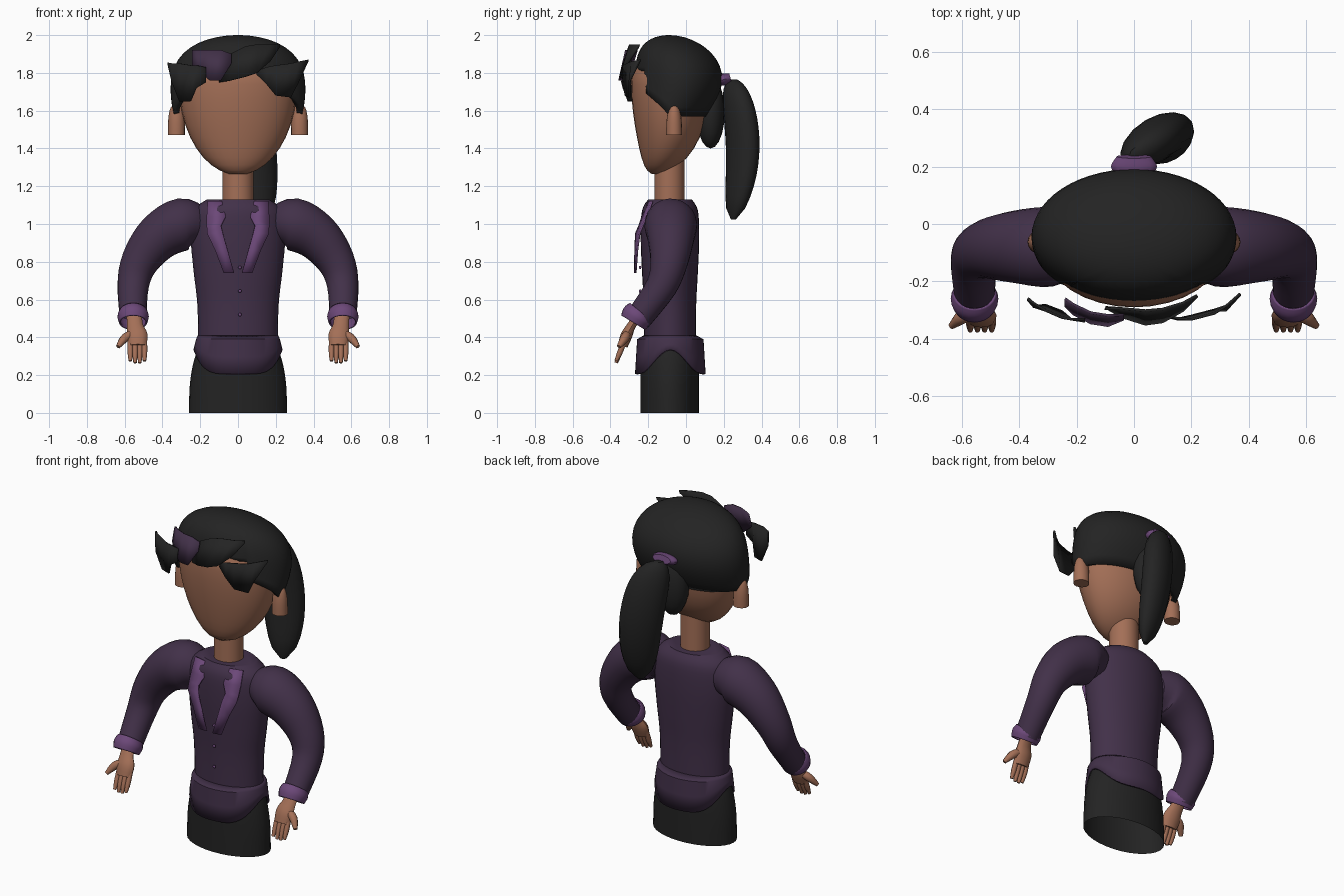
import bpy
import bmesh
from math import sin, cos, pi, radians, sqrt
from mathutils import Vector, Matrix

old_cube = bpy.data.objects.get("Cube")
if old_cube:
    bpy.data.objects.remove(old_cube, do_unlink=True)


def material(name, *rgb):
    mat = bpy.data.materials.new(name)
    mat.use_nodes = True
    mat.diffuse_color = (*rgb, 1)
    mat.node_tree.nodes["Principled BSDF"].inputs["Base Color"].default_value = (*rgb, 1)
    return mat


SKIN = material("warm brown skin", .37, .16, .095)
JACKET = material("dark purple cloth", .054, .03, .066)
TRIM = material("light purple trim", .15, .065, .19)
BLACK = material("soft black", .017, .017, .017)
SIDES = {"left": 1, "right": -1}


def finish(name, bm, mat, thick=0, offset=-1):
    """Turn the bmesh into a shaded object, optionally with wall thickness."""
    bmesh.ops.recalc_face_normals(bm, faces=bm.faces[:])
    mesh = bpy.data.meshes.new(name)
    bm.to_mesh(mesh)
    bm.free()
    mesh.materials.append(mat)
    ob = bpy.data.objects.new(name, mesh)
    bpy.context.collection.objects.link(ob)
    if thick:
        solid = ob.modifiers.new("thickness", "SOLIDIFY")
        solid.thickness, solid.offset = thick, offset
    bpy.ops.object.select_all(action="DESELECT")
    ob.select_set(True)
    bpy.context.view_layer.objects.active = ob
    bpy.ops.object.shade_smooth_by_angle(angle=radians(45))


def loft(name, rings, mat, bottom=True, top=True, thick=0):
    """Skin a stack of closed rings of points."""
    bm = bmesh.new()
    rows = [[bm.verts.new(point) for point in ring] for ring in rings]
    for low, high in zip(rows, rows[1:]):
        for i in range(len(low)):
            bm.faces.new((low[i - 1], low[i], high[i], high[i - 1]))
    if bottom:
        bm.faces.new(rows[0])
    if top:
        bm.faces.new(rows[-1])
    finish(name, bm, mat, thick)


def circle(count):
    return [(cos(2 * pi * i / count), sin(2 * pi * i / count)) for i in range(count)]


def oval(z, rx, ry, cy, cx=0, count=32):
    return [(cx + rx * x, cy + ry * y, z) for x, y in circle(count)]


def smooth(points, steps=4):
    """Pass a smooth spline through a few control points."""
    pts = [Vector(p) for p in points]
    pts = [pts[0], *pts, pts[-1]]
    out = []
    for a, b, c, d in zip(pts, pts[1:], pts[2:], pts[3:]):
        for i in range(steps):
            t = i / steps
            out.append(b + ((c - a) * t + (a * 2 - b * 5 + c * 4 - d) * t * t
                            + (b * 3 - a - c * 3 + d) * t ** 3) / 2)
    return out + [pts[-1]]


def tube(name, path, mat, side=1, count=12, flat=1, **options):
    """Sweep a circle along (x, y, z, radius) points; side -1 mirrors it."""
    path = smooth(path)
    centres = [Vector((p[0] * side, p[1], p[2])) for p in path]
    across, last, rings = None, None, []
    for i, centre in enumerate(centres):
        ahead = (centres[min(i + 1, len(path) - 1)] - centres[max(i - 1, 0)]).normalized()
        if last is None:
            across = ahead.cross(Vector((0, 1, .3))).normalized()
        else:
            across = last.rotation_difference(ahead) @ across
        last, up, radius = ahead, ahead.cross(across), path[i][3]
        rings.append([centre + (across * x + up * y * flat) * radius for x, y in circle(count)])
    loft(name, rings, mat, **options)


def plate(name, edges, mat):
    """Thin plate running between pairs of edge points."""
    bm = bmesh.new()
    rows = [[bm.verts.new(point) for point in pair] for pair in edges]
    for a, b in zip(rows, rows[1:]):
        bm.faces.new((a[0], b[0], b[1], a[1]))
    finish(name, bm, mat, .009, 0)


def ball(name, centre, size, mat):
    bm = bmesh.new()
    bmesh.ops.create_uvsphere(bm, u_segments=16, v_segments=10, radius=1,
                              matrix=Matrix.Translation(centre) @ Matrix.Diagonal((*size, 1)))
    finish(name, bm, mat)


# Trousers, torso and neck
trouser_rows = smooth([(0, .26), (.15, .255), (.27, .235), (.37, .2)])
loft("trousers", [oval(z, rx, .155, -.087) for z, rx in trouser_rows], BLACK, bottom=False)
torso_rows = smooth([(.33, .21), (.57, .215), (.75, .235), (.93, .25), (1.07, .235), (1.13, .165)])
loft("jacket_body", [oval(z, rx, .04 + .46 * rx, -.085) for z, rx in torso_rows], JACKET)
loft("neck", [oval(z, .083, .08, -.088) for z in (1.08, 1.34)], SKIN)

# Flared jacket hem, cut up at both sides
hem = []
for t in (0, .5, 1):
    flare = 1 - .06 * t
    hem.append([])
    for x, y in circle(48):
        low = .205 + .13 * abs(x) ** 5
        hem[-1].append((x * .236 * flare, y * .187 * flare - .083, low + (.39 - low) * t))
hem.append(oval(.41, .213, .14, -.085, count=48))
loft("jacket_hem", hem, JACKET, bottom=False, top=False, thick=.012)

# Lapels and buttons
LAPEL = ((1.12, .085, .16), (1.04, .065, .165), (.99, .09, .165), (.95, .08, .163),
         (.86, .055, .12), (.74, .02, .075))
for label, side in SIDES.items():
    plate(label + "_lapel", [[(side * x, x * x - .272 + max(0, z - .95) * .4, z)
                              for x in (inner, outer)] for z, inner, outer in LAPEL], TRIM)
for i in range(3):
    ball(f"button_{i + 1}", (.01, -.243, .77 - i / 8), (.009, .007, .009), TRIM)

# Sleeves, cuffs, hands and ears
for label, side in SIDES.items():
    tube(label + "_sleeve", [
        (.19, -.07, .99, .09), (.29, -.08, 1, .138), (.42, -.08, .93, .125),
        (.52, -.09, .8, .1), (.555, -.13, .67, .083), (.555, -.255, .495, .07)],
        JACKET, side, count=24, top=False)
    tube(label + "_cuff", [(.555, -.24, .535, .074), (.555, -.26, .51, .083),
                           (.555, -.28, .478, .074)],
         TRIM, side, count=24, bottom=False, top=False, thick=.008)
    tube(label + "_palm", [(.55, -.25, .52, .04), (.545, -.29, .46, .043),
                           (.535, -.315, .41, .056), (.533, -.335, .355, .048)],
         SKIN, side, flat=.55)
    for finger in range(4):
        x = .495 + .025 * finger
        tip = .275 if finger in (0, 3) else .265
        tube(f"{label}_finger_{finger + 1}",
             [(x, -.325, .385, .014), (x, -.35, .32, .0145), (x, -.37, tip, .009)],
             SKIN, side, count=8)
    tube(label + "_thumb", [(.56, -.31, .42, .02), (.6, -.325, .395, .024),
                            (.635, -.355, .35, .012)], SKIN, side, count=8)
    loft(label + "_ear", [oval(1.47 + .165 * t, .045 * sqrt(1 - .9 * t ** 4),
                               .042 * sqrt(1 - .9 * t ** 3), -.063, side * .326, 16)
                          for t in (0, .2, .4, .6, .8, .9, 1)], SKIN)

# Egg-shaped head: a long lower half, a short upper half, chin forward
head = []
for i in range(1, 20):
    height, width = -cos(pi * i / 20), sin(pi * i / 20)
    z = 1.74 + height * (.48 if height < 0 else .2)
    head.append(oval(z, .312 * width, .205 * width, -.085 - .07 * min(0, height) ** 4))
loft("head", head, SKIN)

# Hair cap with a hairline that drops behind the temples
hair = []
for i in range(15):
    share = .998 * sin(pi / 2 * i / 14)
    hair.append([])
    for x, y in circle(56):
        low = 1.81 if y < -.72 else 1.57 + .17 * max(0, -y)
        z = low + (2 - low) * share
        u = (z - 1.56) / .44
        dome = sqrt(1 - u ** 4)
        rx = .365 * dome * (1 - .08 * (1 - u) ** 4)
        ry = .245 * dome * (1 - .2 * (1 - u) ** 3)
        hair[-1].append((x * rx, y * ry - .09 + .05 * sin(pi * u), z))
loft("hair_cap", hair, BLACK, bottom=False, thick=.03)

# Swept fringe locks: bend centre, bend strength, then (x, low, high) columns
LOCKS = {
    "right_fringe": (BLACK, -.2, 2.4, (
        (-.37, 1.84, 1.855), (-.35, 1.75, 1.85), (-.31, 1.65, 1.85), (-.25, 1.65, 1.84),
        (-.22, 1.72, 1.84), (-.17, 1.75, 1.83))),
    "purple_fringe": (JACKET, -.09, 2.6, (
        (-.24, 1.84, 1.92), (-.21, 1.81, 1.92), (-.15, 1.76, 1.92), (-.09, 1.76, 1.92),
        (-.035, 1.85, 1.9))),
    "middle_fringe": (BLACK, .06, 2, (
        (-.1, 1.75, 1.77), (-.04, 1.76, 1.9), (.04, 1.78, 1.94), (.1, 1.8, 1.95),
        (.17, 1.86, 1.95), (.22, 1.935, 1.95))),
    "left_fringe": (BLACK, .2, 2.8, (
        (.1, 1.79, 1.81), (.15, 1.74, 1.83), (.2, 1.68, 1.84), (.28, 1.67, 1.85),
        (.32, 1.75, 1.86), (.37, 1.86, 1.87))),
}
for name, (mat, middle, bend, columns) in LOCKS.items():
    front = -.36 if mat == JACKET else -.35
    plate(name, [[(x, front + bend * (x - middle) ** 2 + .3 * abs(z - 1.78), z)
                  for z in (low, high)] for x, low, high in columns], mat)

# Ponytail: root, tie and hanging tail with a slanted oval section
ball("ponytail_root", (0, .13, 1.59), (.1, .075, .19), BLACK)
tube("hair_tie", [(0, .165, 1.755, .06), (0, .2, 1.765, .08), (0, .235, 1.775, .06)],
     TRIM, count=16, flat=.4)
slant = Matrix.Rotation(radians(30), 3, "Z")
tail = []
for i in range(17):
    t = .005 + .99 * (i / 16) ** 1.3
    width = sqrt(1 - t ** 4) * sqrt(1 - (1 - t) ** 8)
    centre = Vector((.13 * sqrt(t), .25 + .05 * sin(pi * t), 1.77 - .75 * t))
    tail.append([centre + slant @ Vector((x * .125 * width, y * .078 * width, 0))
                 for x, y in circle(16)])
loft("ponytail", tail, BLACK)
